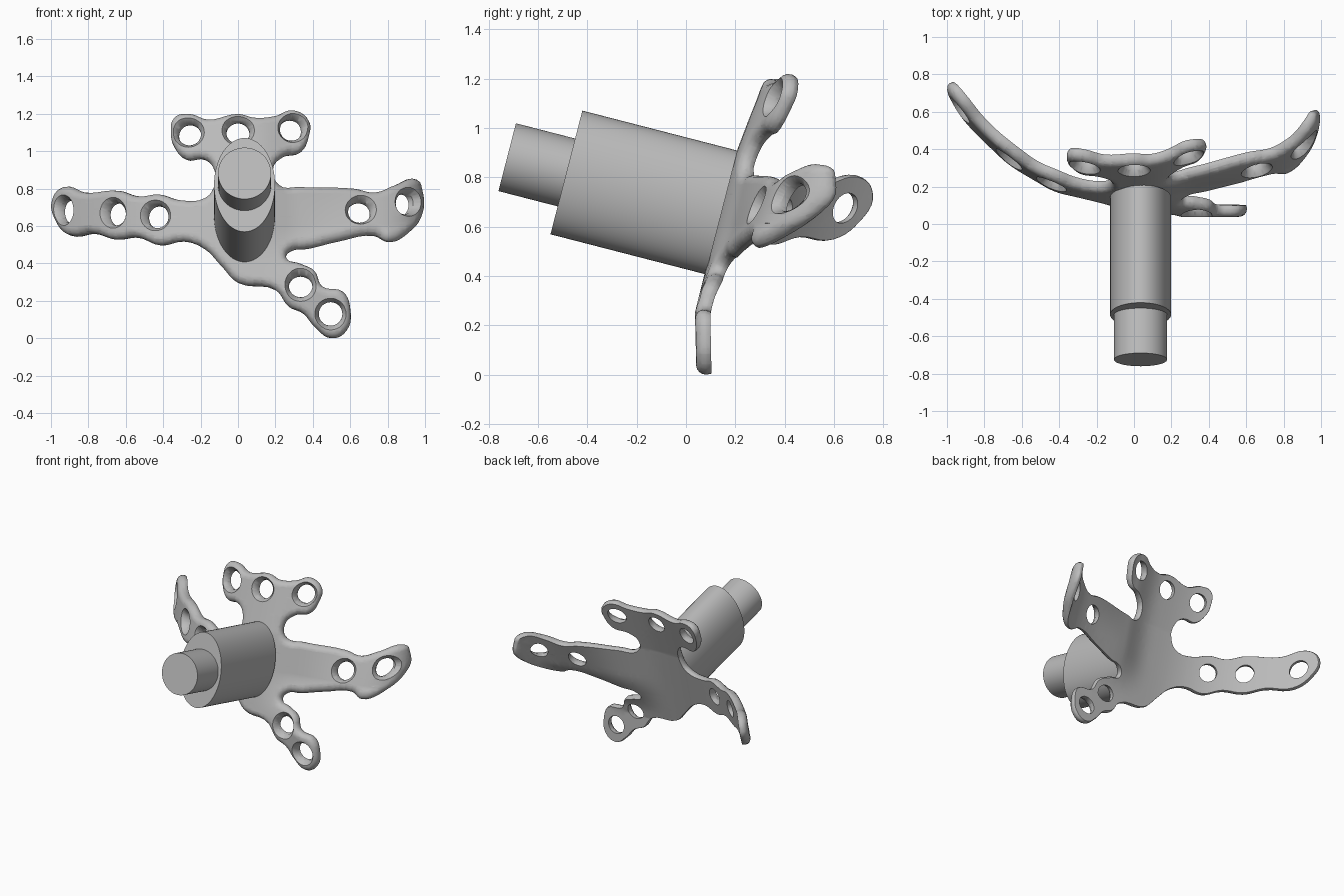
import bpy, bmesh
from math import sin, cos, pi, radians
from mathutils import Vector, Matrix

if "Cube" in bpy.data.objects:
    bpy.data.objects.remove(bpy.data.objects["Cube"])

# One grey material for every part
grey = bpy.data.materials.new("plain grey")
grey.use_nodes = True
grey.diffuse_color = (0.5, 0.5, 0.5, 1)
grey.node_tree.nodes["Principled BSDF"].inputs["Base Color"].default_value = (0.5, 0.5, 0.5, 1)


def add_object(name, data):
    obj = bpy.data.objects.new(name, data)
    bpy.context.scene.collection.objects.link(obj)
    return obj


def evaluated_mesh(obj):
    depsgraph = bpy.context.evaluated_depsgraph_get()
    return bpy.data.meshes.new_from_object(obj.evaluated_get(depsgraph))


def finish(obj, angle):
    obj.data.materials.clear()
    obj.data.materials.append(grey)
    obj.data.shade_smooth()
    obj.data.set_sharp_from_angle(angle=radians(angle))


def smoothstep(low, high, value):
    t = min(1, max(0, (value - low) / (high - low)))
    return t * t * (3 - 2 * t)


def depth(x, z):
    """Depth of the bowl-shaped plate at a point of its outline."""
    y = 0.11 + 0.25 * (z - 0.42)
    y += 0.13 * max(0, z - 0.85) + 0.27 * max(0, 0.25 - z)
    if x < 0:
        return y + 0.57 * abs(x) ** 2.5
    arm = 0.22 * x * smoothstep(0, 0.3, x) + 0.22 * x ** 14
    arm += 0.2 * (z - 0.7) * smoothstep(0.3, 0.7, x)
    return y + arm * smoothstep(0.3, 0.6, z)


def slope(x, z, e=0.02):
    return ((depth(x + e, z) - depth(x - e, z)) / (2 * e),
            (depth(x, z + e) - depth(x, z - e)) / (2 * e))


# Outline of each arm, in hundredths, clockwise around the plate
top_arm = [(-18, 96), (-28, 96), (-34, 102), (-36, 109), (-34, 118), (-26, 120), (-16, 117),
           (0, 120), (9, 118), (20, 119), (29, 122), (38, 116), (38, 108), (34, 100), (24, 97)]
left_arm = [(19, 91), (22, 82), (33, 81), (62, 80), (73, 78), (84, 82), (95, 85), (98, 79),
            (98, 66), (92, 57), (81, 53), (73, 56), (54, 53), (38, 49), (28, 47)]
lower_arm = [(26, 43), (33, 40), (41, 36), (45, 28), (56, 25), (60, 16), (58, 4), (50, 0),
             (41, 6), (35, 13), (27, 17), (20, 26), (0, 30), (-9, 39)]
right_arm = [(-18, 48), (-29, 52), (-42, 50), (-54, 54), (-66, 53), (-77, 56), (-90, 55),
             (-97, 62), (-99, 74), (-93, 81), (-82, 78), (-64, 79), (-53, 76), (-42, 77),
             (-31, 74), (-18, 75), (-13, 81), (-13, 91)]
outline = top_arm + left_arm + lower_arm + right_arm

# Flat plate with rounded edges
curve = bpy.data.curves.new("plate_outline", "CURVE")
curve.dimensions = "2D"
curve.fill_mode = "BOTH"
curve.resolution_u = 5
curve.bevel_depth = 0.04
curve.bevel_resolution = 3
curve.offset = -0.04
curve.extrude = 0.002
spline = curve.splines.new("BEZIER")
spline.bezier_points.add(len(outline) - 1)
for point, (x, z) in zip(spline.bezier_points, outline):
    point.co = (x / 100, z / 100, 0)
    point.handle_left_type = point.handle_right_type = "AUTO"
spline.use_cyclic_u = True
curve_object = add_object("plate_outline", curve)
flat = evaluated_mesh(curve_object)
bpy.data.objects.remove(curve_object)
bm = bmesh.new()
bm.from_mesh(flat)
bmesh.ops.remove_doubles(bm, verts=bm.verts, dist=0.0005)

# Trim the back flat, so that only the front edge is round
bmesh.ops.bisect_plane(bm, geom=bm.verts[:] + bm.edges[:] + bm.faces[:],
                       plane_co=(0, 0, -0.02), plane_no=(0, 0, -1), clear_outer=True)
bmesh.ops.holes_fill(bm, edges=[e for e in bm.edges if e.is_boundary], sides=0)
bmesh.ops.translate(bm, verts=bm.verts, vec=(0, 0, -0.011))
bmesh.ops.recalc_face_normals(bm, faces=bm.faces)
bm.to_mesh(flat)
bm.free()
plate = add_object("plate", flat)

# Countersunk screw holes
holes = [(-26, 109), (0, 110), (28.5, 111.5), (65, 67.5), (89, 72), (33.5, 28),
         (49.5, 13), (-91, 68), (-65, 66.5), (-43, 65)]
SIDES = 32
bm = bmesh.new()
for hx, hz in holes:
    x, z = hx / 100, hz / 100
    sx, sz = slope(x, z)
    wx, wz = (1 + sx * sx) ** -0.5, (1 + sz * sz) ** -0.5
    rings = []
    for height, radius in ((0.06, 0.105), (0, 0.063), (-0.06, 0.063)):
        rings.append([bm.verts.new((x + radius * wx * cos(2 * pi * i / SIDES),
                                    z + radius * wz * sin(2 * pi * i / SIDES), height))
                      for i in range(SIDES)])
    for a, b in zip(rings, rings[1:]):
        for i in range(SIDES):
            j = (i + 1) % SIDES
            bm.faces.new((a[i], b[i], b[j], a[j]))
    bm.faces.new(rings[0])
    bm.faces.new(rings[-1][::-1])
bmesh.ops.recalc_face_normals(bm, faces=bm.faces)
cutter_mesh = bpy.data.meshes.new("hole_cutters")
bm.to_mesh(cutter_mesh)
bm.free()
cutter = add_object("hole_cutters", cutter_mesh)
cutter.hide_render = True
cut = plate.modifiers.new("holes", "BOOLEAN")
cut.operation = "DIFFERENCE"
cut.solver = "EXACT"
cut.object = cutter
drilled = evaluated_mesh(plate)
plate.modifiers.clear()
plate.data = drilled
bpy.data.objects.remove(cutter)

# Slice the plate finely, then bend it into its bowl shape
bm = bmesh.new()
bm.from_mesh(drilled)
bmesh.ops.triangulate(bm, faces=bm.faces)
STEP = 0.04
for axis, first, last in ((0, -25, 25), (1, 0, 31)):
    normal = Vector((1, 0, 0)) if axis == 0 else Vector((0, 1, 0))
    for i in range(first, last + 1):
        bmesh.ops.bisect_plane(bm, geom=bm.verts[:] + bm.edges[:] + bm.faces[:],
                               plane_co=normal * (i * STEP + 0.003), plane_no=normal, dist=0.00001)
bmesh.ops.triangulate(bm, faces=bm.faces)
for v in bm.verts:
    x, z, thick = v.co
    sx, sz = slope(x, z)
    v.co = Vector((x, depth(x, z), z)) + Vector((sx, -1, sz)).normalized() * thick
bm.to_mesh(drilled)
bm.free()
finish(plate, 40)

# Tilted stem: local x across, local y up, local z along the axis
axis = Vector((0, 0.97, -0.25)).normalized()
up = Vector((0, 0.25, 0.97)).normalized()
frame = Matrix((Vector((1, 0, 0)), up, axis)).transposed()
origin = Vector((0.035, -0.485, 0.82))


def stem_part(name, half_width, half_height, start, end):
    bm = bmesh.new()
    placement = Matrix.Translation(origin + axis * (start + end) / 2) @ frame.to_4x4()
    bmesh.ops.create_cone(bm, cap_ends=True, segments=64, radius1=1, radius2=1, depth=end - start,
                          matrix=placement @ Matrix.Diagonal((half_width, half_height, 1, 1)))
    mesh = bpy.data.meshes.new(name)
    bm.to_mesh(mesh)
    bm.free()
    finish(add_object(name, mesh), 40)


stem_part("oval_stem", 0.163, 0.259, 0, 0.65)
stem_part("round_peg", 0.142, 0.142, -0.248, 0.05)
